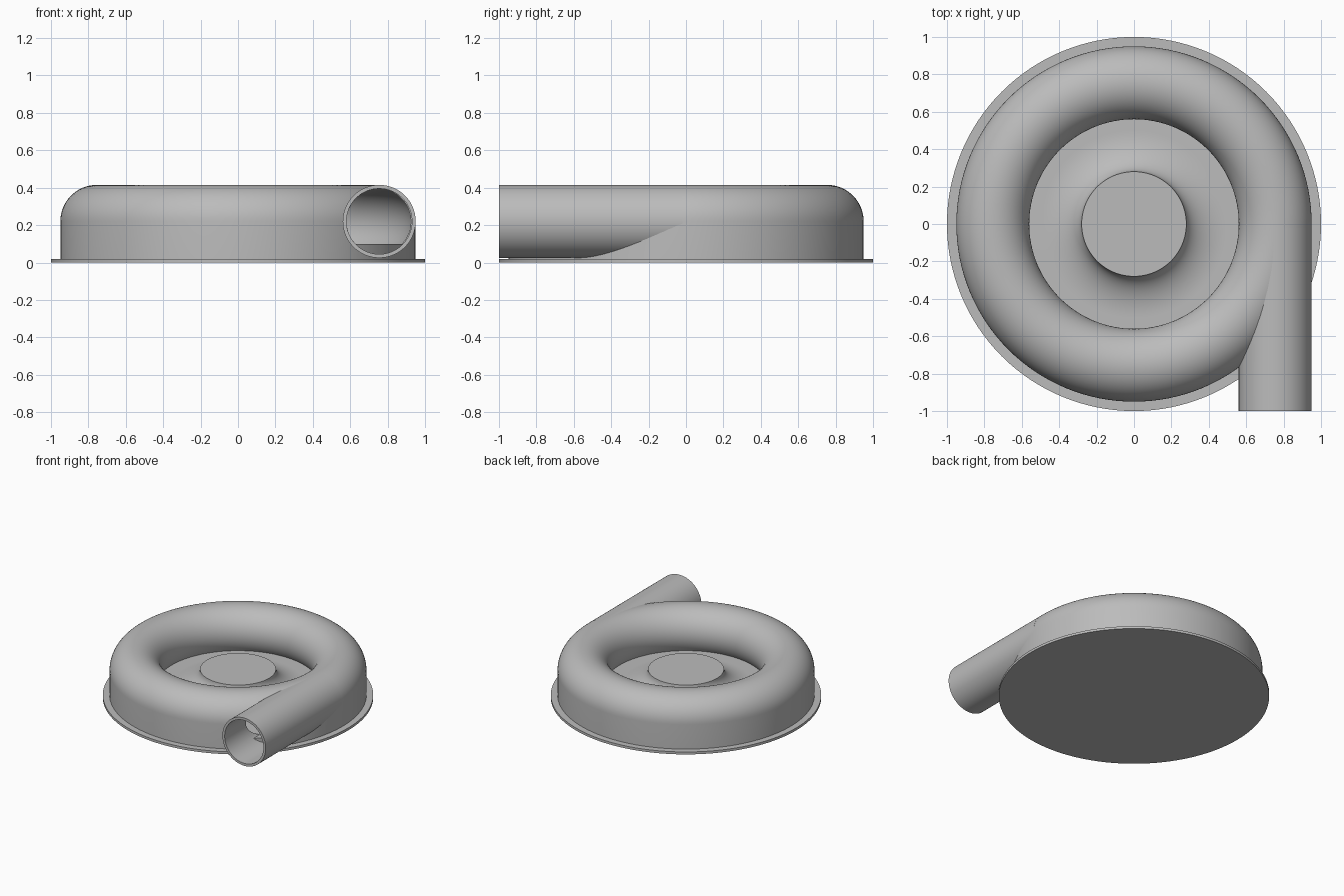
import bpy, bmesh
from math import pi, sin, cos, asin, sqrt, radians
from mathutils import Matrix

cube = bpy.data.objects.get("Cube")
if cube:
    bpy.data.objects.remove(cube, do_unlink=True)

grey = bpy.data.materials.new("cast_grey")
grey.use_nodes = True
colour = (0.5, 0.5, 0.5, 1)
grey.diffuse_color = colour
grey.node_tree.nodes["Principled BSDF"].inputs["Base Color"].default_value = colour

STEPS = 128
RING, TUBE, MID, WALL = 0.755, 0.195, 0.22, 0.02   # scroll tube centre, radius, height, wall
FLOOR = 0.10


def finish(bm, name):
    bmesh.ops.remove_doubles(bm, verts=bm.verts, dist=1e-5)
    bmesh.ops.recalc_face_normals(bm, faces=bm.faces)
    mesh = bpy.data.meshes.new(name)
    bm.to_mesh(mesh)
    bm.free()
    obj = bpy.data.objects.new(name, mesh)
    bpy.context.collection.objects.link(obj)
    mesh.materials.append(grey)
    return obj


def lathe(name, profile, closed=False):
    """Turn an (r, z) profile around the z axis."""
    bm = bmesh.new()
    vs = [bm.verts.new((r, 0, z)) for r, z in profile]
    es = [bm.edges.new(p) for p in zip(vs, vs[1:])]
    if closed:
        es.append(bm.edges.new((vs[-1], vs[0])))
    bmesh.ops.spin(bm, geom=vs + es, cent=(0, 0, 0), axis=(0, 0, 1),
                   angle=2 * pi, steps=STEPS, use_merge=True)
    return finish(bm, name)


def along_y(obj, x, z, start):
    """Lay a lathed part down so that it runs from y = start towards +y."""
    obj.data.transform(Matrix.Translation((x, start, z)) @ Matrix.Rotation(-pi / 2, 4, 'X'))


def arc(cx, cz, rx, rz, a0, a1, n):
    return [(cx + rx * cos(a0 + (a1 - a0) * i / n), cz + rz * sin(a0 + (a1 - a0) * i / n))
            for i in range(n + 1)]


def apply_cuts(obj, *cutters):
    for cutter in cutters:
        cutter.hide_render = True
        mod = obj.modifiers.new("cut", 'BOOLEAN')
        mod.operation = 'DIFFERENCE'
        mod.solver = 'EXACT'
        mod.object = cutter
    bpy.context.view_layer.update()
    done = bpy.data.meshes.new_from_object(obj.evaluated_get(bpy.context.evaluated_depsgraph_get()))
    obj.modifiers.clear()
    obj.data = done


# Base flange
base = lathe("base_flange", [(0, 0), (1, 0), (1, 0.02), (0, 0.02)])

# Scroll housing with the flared hub at its centre
dip = asin((MID - FLOOR) / TUBE)
profile = [(0, 0.01), (0.95, 0.01)]
profile += arc(RING, MID, TUBE, TUBE, 0, pi + dip, 36)
profile += arc(0.50, 0.23, 0.22, 0.23 - FLOOR, 1.5 * pi, pi, 16)
profile += [(0, 0.23)]
housing = lathe("scroll_housing", profile)

# Hollow channel inside the scroll, and the bore of the outlet
inner = TUBE - WALL
low = asin((MID - FLOOR) / inner)
channel = lathe("channel_cutter", arc(RING, MID, inner, inner, -low, pi + low, 36), closed=True)
bore = lathe("bore_cutter", [(0, 0), (inner, 0), (inner, 0.95), (0, 0.95)])
along_y(bore, RING, MID, -1.05)

# Straight outlet pipe, tangent to the scroll
pipe = lathe("outlet_pipe", [(inner, 0), (TUBE, 0), (TUBE, 0.98), (inner, 0.98)], closed=True)
along_y(pipe, RING, MID, -1.0)

apply_cuts(housing, channel, bore)
apply_cuts(pipe, channel)
for cutter in (channel, bore):
    bpy.data.objects.remove(cutter, do_unlink=True)

# Raised floor under the channel
floor = lathe("channel_floor", [(0.62, 0.015), (0.94, 0.015), (0.94, FLOOR - 0.001), (0.62, FLOOR - 0.001)],
              closed=True)

# Smooth shading with sharp rims
for obj in (base, housing, pipe, floor):
    bpy.ops.object.select_all(action='DESELECT')
    obj.select_set(True)
    bpy.context.view_layer.objects.active = obj
    bpy.ops.object.shade_smooth_by_angle(angle=radians(35))
